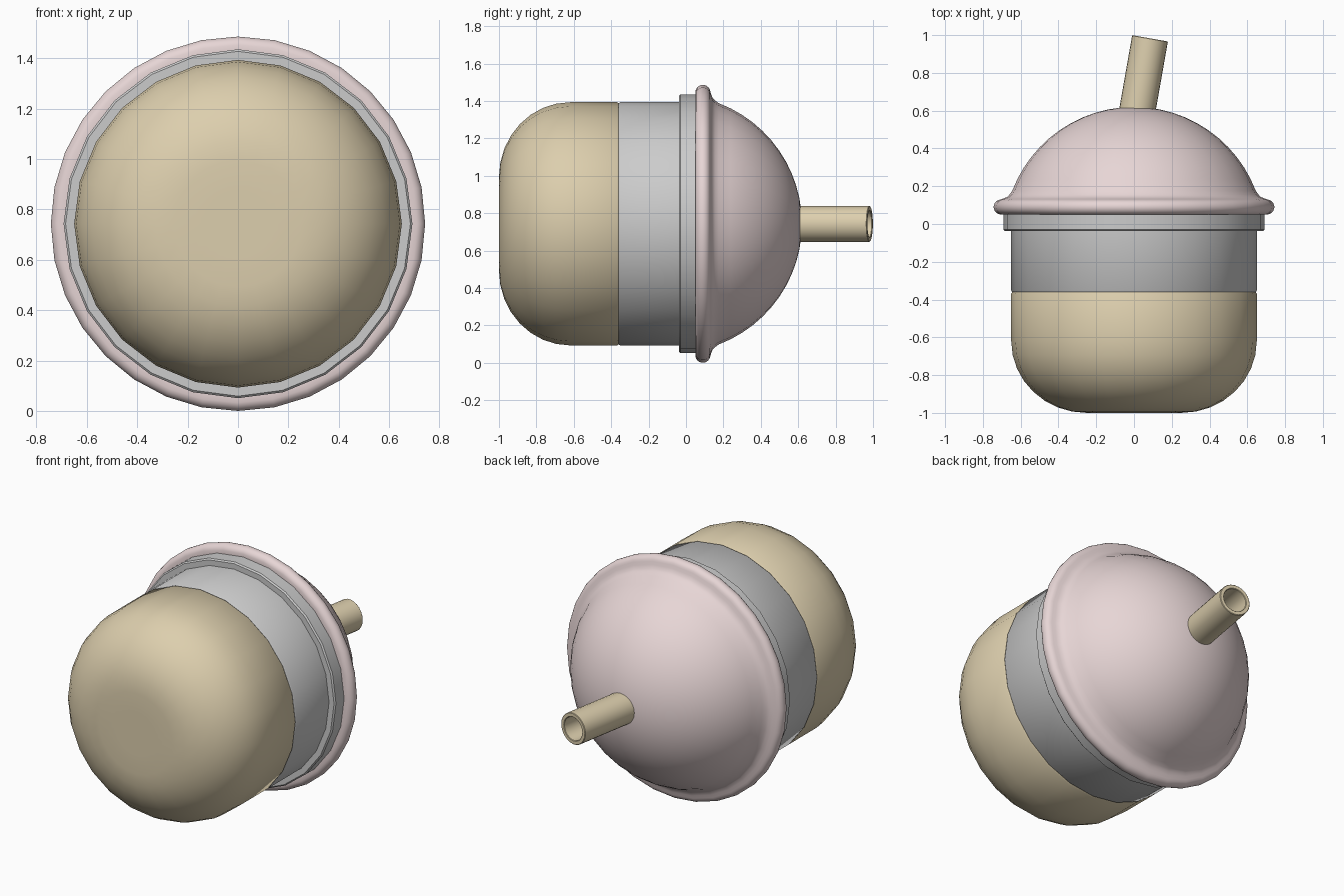
import bpy, bmesh, math
from mathutils import Matrix, Vector

if "Cube" in bpy.data.objects:
    bpy.data.objects.remove(bpy.data.objects["Cube"])

ZC = 0.743  # height of the main axis


def material(name, rgb):
    m = bpy.data.materials.new(name)
    m.diffuse_color = (*rgb, 1)
    m.use_nodes = True
    m.node_tree.nodes["Principled BSDF"].inputs["Base Color"].default_value = m.diffuse_color
    return m


tan = material("tan", (0.72, 0.62, 0.42))
pink = material("pale_pink", (0.80, 0.67, 0.67))


def lathe(name, profile, sides, mat=None, closed=False, angle=40):
    """Spin (radius, y) points around the y axis."""
    bm = bmesh.new()
    rings = []
    for r, y in profile:
        if r < 1e-5:
            rings.append([bm.verts.new((0, y, 0))] * sides)
        else:
            rings.append([bm.verts.new((r * math.cos(t), y, r * math.sin(t)))
                          for t in (2 * math.pi * i / sides for i in range(sides))])
    pairs = list(zip(rings, rings[1:]))
    if closed:
        pairs.append((rings[-1], rings[0]))
    for a, b in pairs:
        for i in range(sides):
            j = (i + 1) % sides
            bm.faces.new(list(dict.fromkeys((a[i], a[j], b[j], b[i]))))
    bmesh.ops.recalc_face_normals(bm, faces=bm.faces[:])
    me = bpy.data.meshes.new(name)
    bm.to_mesh(me)
    bm.free()
    ob = bpy.data.objects.new(name, me)
    bpy.context.collection.objects.link(ob)
    ob.location = (0, 0, ZC)
    if mat:
        me.materials.append(mat)
    bpy.ops.object.select_all(action='DESELECT')
    ob.select_set(True)
    bpy.context.view_layer.objects.active = ob
    bpy.ops.object.shade_smooth_by_angle(angle=math.radians(angle))
    return ob


# Rounded cap at the front
cap = [(0, -1.0), (0.13, -1.0)]
for i in range(9):
    t = math.radians(90 * i / 8)
    cap.append((0.25 + 0.40 * math.sin(t), -0.62 - 0.38 * math.cos(t)))
cap += [(0.65, -0.368), (0.645, -0.361), (0, -0.361)]
lathe("front_cap", cap, 24, tan)

# Grey middle drum
lathe("middle_drum", [(0, -0.36), (0.645, -0.36), (0.65, -0.353),
                      (0.65, 0.0), (0, 0.0)], 24)

# Grey collar ring with small bevels
lathe("collar_ring", [(0, -0.038), (0.684, -0.038), (0.692, -0.03),
                      (0.692, 0.06), (0, 0.06)], 24)

# Dome with rolled rim
dome = [(0, 0.05), (0.69, 0.05)]
for i in range(10):
    t = math.radians(-80 + 160 * i / 9)
    dome.append((0.703 + 0.04 * math.cos(t), 0.09 + 0.04 * math.sin(t)))
dome += [(0.692, 0.135), (0.672, 0.143), (0.66, 0.155)]
R, yc = 0.69, -0.07
start = math.asin((0.175 - yc) / R)
for i in range(13):
    t = start + (math.pi / 2 - start) * i / 12
    dome.append((R * math.cos(t) if i < 12 else 0, yc + R * math.sin(t)))
lathe("dome", dome, 32, pink, angle=60)

# Hollow tilted outlet tube
tube = lathe("outlet_tube", [(0.096, -0.5), (0.096, -0.003), (0.093, 0),
                             (0.074, 0), (0.071, -0.003), (0.071, -0.5)],
             24, tan, closed=True)
tube.rotation_euler = (0, 0, math.radians(-10))
tube.location = (0.085, 0.983, ZC)
